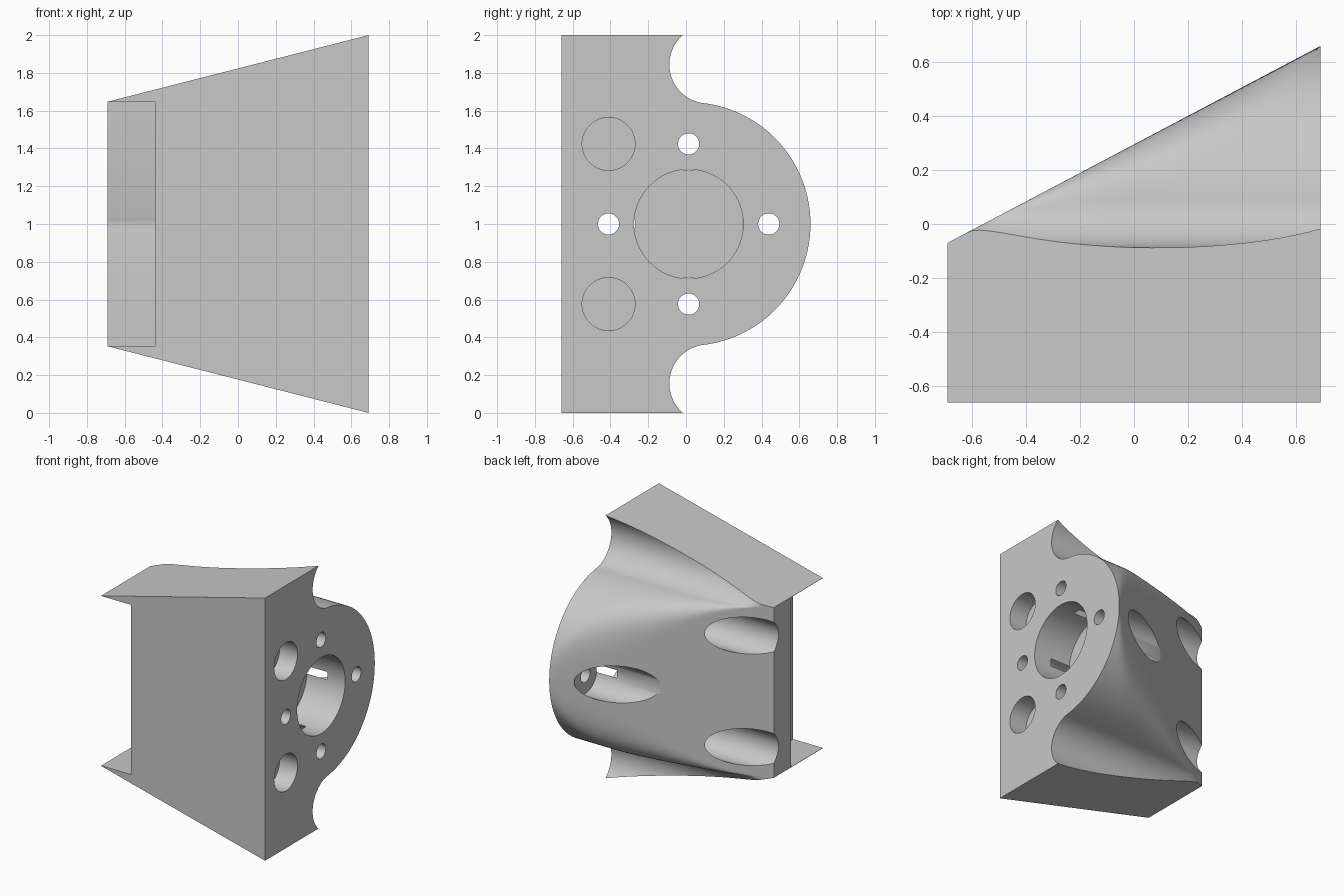
import bpy, bmesh
from math import sin, cos, radians
from mathutils import Vector

cube = bpy.data.objects.get("Cube")
if cube:
    bpy.data.objects.remove(cube, do_unlink=True)

grey = bpy.data.materials.new("plain_grey")
grey.use_nodes = True
GREY = (0.58, 0.58, 0.58, 1)
grey.diffuse_color = GREY
grey.node_tree.nodes["Principled BSDF"].inputs["Base Color"].default_value = GREY

END, FRONT, BACK = 0.69, -0.66, -0.07      # half length, front plane, thin end's back edge
BORE_Y, MID, ROUND = 0.014, 1.0, 0.645
FLANGE = 0.54                              # inner side of the mounting flange


def make_object(name, bm):
    bmesh.ops.recalc_face_normals(bm, faces=bm.faces)
    mesh = bpy.data.meshes.new(name)
    bm.to_mesh(mesh)
    bm.free()
    mesh.materials.append(grey)
    ob = bpy.data.objects.new(name, mesh)
    bpy.context.collection.objects.link(ob)
    return ob


def half_profile():
    """Upper half of the flange outline as (y, z), z relative to the middle."""
    pts = []
    for i in range(45):                    # large round
        a = radians(83 * i / 44)
        pts.append((BORE_Y + ROUND * cos(a), ROUND * sin(a)))
    for i in range(1, 29):                 # hollow fillet
        a = radians(263 - 143 * i / 28)
        pts.append((0.118 + 0.206 * cos(a), 0.844 + 0.206 * sin(a)))
    return pts


def soft_min(a, b, k):
    return min(a, b) - max(k - abs(a - b), 0) ** 2 / (4 * k)


# Housing: flange outline run along x, trimmed by a slanted back with a soft edge
half = half_profile()
profile = [(y, -z) for y, z in reversed(half[1:])] + half
TIP = BORE_Y + ROUND
bm = bmesh.new()
STEPS = 48
rings = []
for i in range(STEPS + 1):
    s = i / STEPS
    x = END - 2 * END * s
    slant = TIP + (BACK - TIP) * s
    blend = 0.88 * s * (1 - s) + 1e-5
    row = [(soft_min(y, slant, blend), MID + z) for y, z in profile]
    row = [(FRONT, row[0][1])] + row + [(FRONT, row[-1][1])]
    rings.append([bm.verts.new((x, y, z)) for y, z in row])
for r0, r1 in zip(rings, rings[1:]):
    for i in range(len(r0)):
        j = (i + 1) % len(r0)
        bm.faces.new((r0[i], r0[j], r1[j], r1[i]))
bm.faces.new(rings[0])
bm.faces.new(rings[-1][::-1])
bmesh.ops.recalc_face_normals(bm, faces=bm.faces)

# Sloping top and bottom
for side in (1, -1):
    bmesh.ops.bisect_plane(
        bm, geom=bm.verts[:] + bm.edges[:] + bm.faces[:], dist=1e-6,
        plane_co=(END, 0, MID + side * 0.9995),
        plane_no=Vector((-0.352, 0, 2 * END * side)).normalized(), clear_outer=True)
    bmesh.ops.holes_fill(bm, edges=[e for e in bm.edges if e.is_boundary], sides=0)
housing = make_object("housing", bm)


def cut_with(cutter):
    cutter.hide_render = True
    mod = housing.modifiers.new("cut", 'BOOLEAN')
    mod.operation, mod.solver, mod.object = 'DIFFERENCE', 'EXACT', cutter
    bpy.context.view_layer.objects.active = housing
    bpy.ops.object.modifier_apply(modifier=mod.name)
    bpy.data.objects.remove(cutter, do_unlink=True)


def drill(name, y, z, radius, x0, x1, sides=64):
    bm = bmesh.new()
    ends = [[bm.verts.new((x, y + radius * cos(radians(360 * i / sides)),
                           z + radius * sin(radians(360 * i / sides))))
             for i in range(sides)] for x in (x0, x1)]
    for i in range(sides):
        j = (i + 1) % sides
        bm.faces.new((ends[0][i], ends[0][j], ends[1][j], ends[1][i]))
    bm.faces.new(ends[0])
    bm.faces.new(ends[1][::-1])
    cut_with(make_object(name, bm))


# Pocket at the thin end, open to the front
bm = bmesh.new()
bmesh.ops.create_cube(bm, size=1)
lo, hi = Vector((-0.9, -0.9, 0.355)), Vector((-0.44, -0.276, 1.646))
for v in bm.verts:
    v.co = [(lo[i] + hi[i]) / 2 + v.co[i] * (hi[i] - lo[i]) for i in range(3)]
cut_with(make_object("pocket_cutter", bm))

# Central blind bore
drill("bore_cutter", BORE_Y, MID, 0.289, 0.37, 0.9, 96)

# Bolt holes with deep counterbores around the bore
for dy, dz in ((1, 0), (-1, 0), (0, 1), (0, -1)):
    y, z = BORE_Y + 0.424 * dy, MID + 0.424 * dz
    drill("counterbore_cutter", y, z, 0.14, -0.95, FLANGE)
    drill("bolt_cutter", y, z, 0.056, 0.45, 0.9, 40)

# Shallow round seats in the flange
for side in (1, -1):
    drill("seat_cutter", BORE_Y - 0.424, MID + 0.424 * side, 0.14, FLANGE, 0.9)

# Smooth shading with sharp edges
bpy.ops.object.select_all(action='DESELECT')
housing.select_set(True)
bpy.context.view_layer.objects.active = housing
bpy.ops.object.shade_smooth_by_angle(angle=radians(35))
